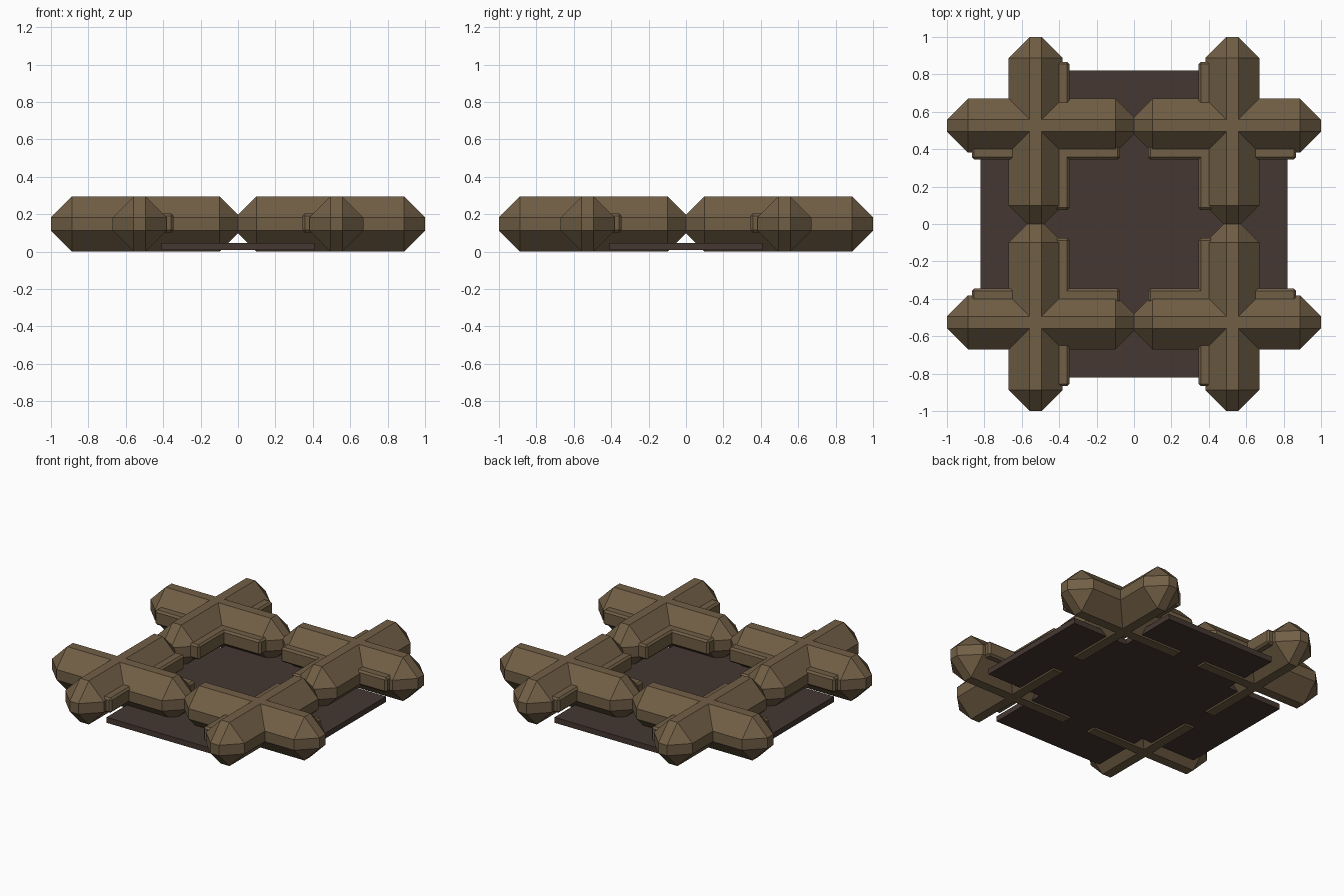
import bpy, bmesh
from mathutils import Vector

if "Cube" in bpy.data.objects:
    bpy.data.objects.remove(bpy.data.objects["Cube"])


def material(name, rgb):
    m = bpy.data.materials.new(name)
    m.diffuse_color = (*rgb, 1)
    m.use_nodes = True
    m.node_tree.nodes["Principled BSDF"].inputs["Base Color"].default_value = m.diffuse_color
    return m


WOOD = material("warm brown", (0.165, 0.113, 0.060))
FLOOR = material("dark brown", (0.060, 0.039, 0.031))


def box(name, lo, hi, bevel, mat):
    """Box between two corners with single-segment chamfers."""
    lo, hi = Vector(lo), Vector(hi)
    bm = bmesh.new()
    bmesh.ops.create_cube(bm, size=1)
    for v in bm.verts:
        v.co = Vector((hi[i] if v.co[i] > 0 else lo[i] for i in range(3)))
    if bevel:
        bmesh.ops.bevel(bm, geom=bm.edges[:], offset=bevel, segments=1,
                        profile=0.5, affect='EDGES')
    me = bpy.data.meshes.new(name)
    bm.to_mesh(me)
    bm.free()
    ob = bpy.data.objects.new(name, me)
    bpy.context.collection.objects.link(ob)
    me.materials.append(mat)
    return ob


def union(ob, other):
    """Merge another solid into ob and remove it."""
    mod = ob.modifiers.new("union", 'BOOLEAN')
    mod.operation = 'UNION'
    mod.solver = 'EXACT'
    mod.object = other
    bpy.context.view_layer.objects.active = ob
    bpy.ops.object.modifier_apply(modifier=mod.name)
    bpy.data.objects.remove(other)


def mirror_quarters(ob):
    mod = ob.modifiers.new("quarters", 'MIRROR')
    mod.use_axis = (True, True, False)
    mod.merge_threshold = 0.0005


# Crossed beams of one quarter, with chamfered ends
C, H, TOP, CH = 0.526, 0.144, 0.295, 0.112
cross = box("crossed_beams", (-0.013, C - H, 0), (1, C + H, TOP), CH, WOOD)
union(cross, box("beam_y", (C - H, -0.013, 0), (C + H, 1, TOP), CH, WOOD))

# Trim the inner tips so that neighbouring beams meet at the centre lines
bm = bmesh.new()
bm.from_mesh(cross.data)
for axis in ((1, 0, 0), (0, 1, 0)):
    bmesh.ops.bisect_plane(bm, geom=bm.verts[:] + bm.edges[:] + bm.faces[:],
                           plane_co=(0, 0, 0), plane_no=axis, clear_inner=True)
bm.to_mesh(cross.data)
bm.free()
mirror_quarters(cross)

# Thin rails along the inward sides of the beams
rails = box("side_rails", (0.075, 0.345, 0.103), (0.867, 0.42, 0.203), 0.012, WOOD)
union(rails, box("rail_y", (0.345, 0.075, 0.103), (0.42, 0.867, 0.203), 0.012, WOOD))
mirror_quarters(rails)

# Plus-shaped floor plate
floor = box("floor_plate", (-0.82, -0.41, 0.008), (0.82, 0.41, 0.045), 0, FLOOR)
union(floor, box("floor_y", (-0.41, -0.82, 0.008), (0.41, 0.82, 0.045), 0, FLOOR))
